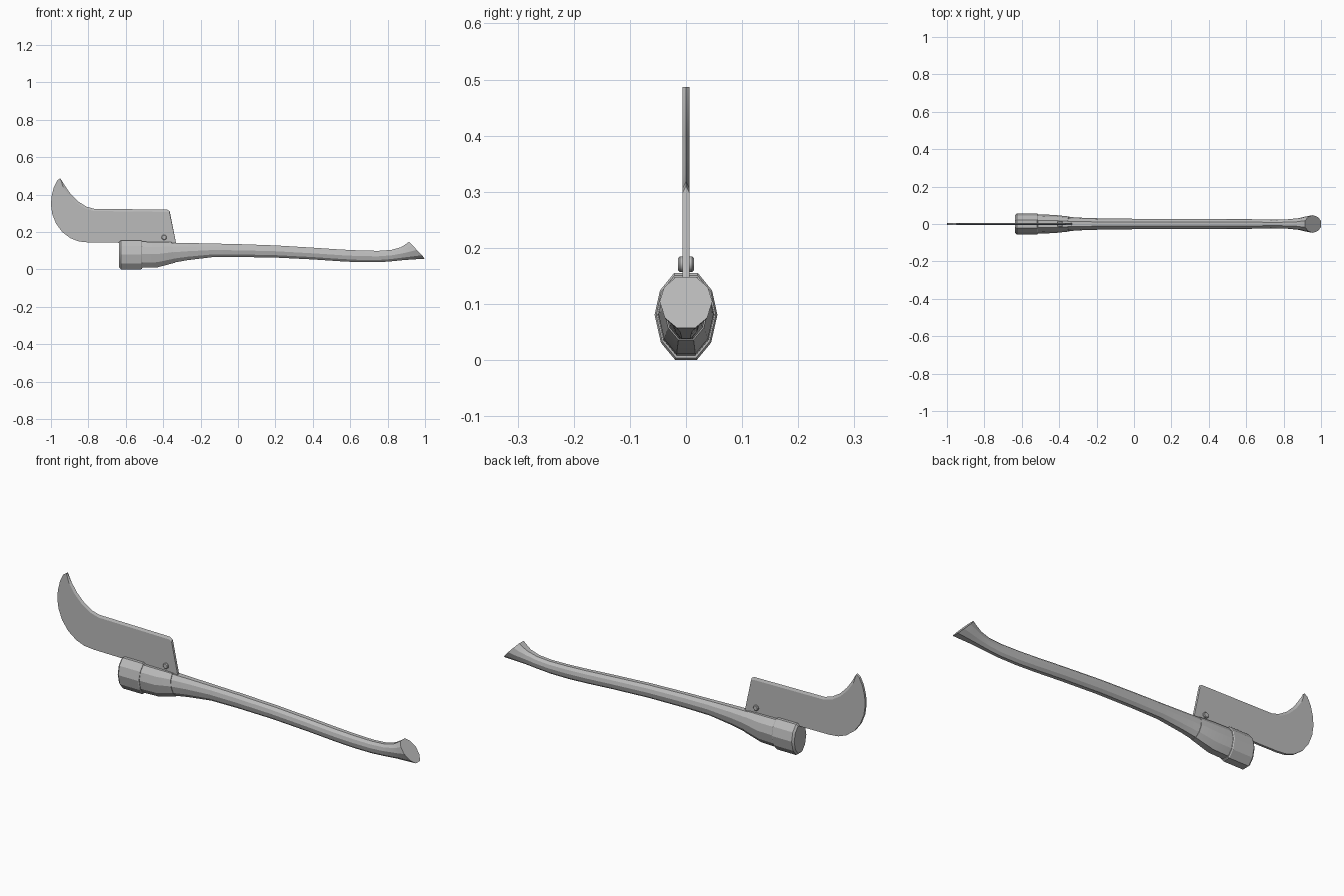
import bpy, bmesh, math
from mathutils import Vector

if "Cube" in bpy.data.objects:
    bpy.data.objects.remove(bpy.data.objects["Cube"])

grey = bpy.data.materials.new("plain_grey")
grey.use_nodes = True
grey.diffuse_color = (0.5, 0.5, 0.5, 1)
grey.node_tree.nodes["Principled BSDF"].inputs["Base Color"].default_value = grey.diffuse_color


def finish(name, bm, angle=22):
    bmesh.ops.recalc_face_normals(bm, faces=bm.faces)
    mesh = bpy.data.meshes.new(name)
    bm.to_mesh(mesh)
    bm.free()
    mesh.materials.append(grey)
    obj = bpy.data.objects.new(name, mesh)
    bpy.context.collection.objects.link(obj)
    bpy.ops.object.select_all(action='DESELECT')
    obj.select_set(True)
    bpy.context.view_layer.objects.active = obj
    bpy.ops.object.shade_smooth_by_angle(angle=math.radians(angle))
    return obj


# Ten-sided section shared by the handle, socket and collar
HALF = [(.34, -1), (.8, -.6), (1, .04), (.83, .6), (.38, 1)]
SECTION = HALF + [(-y, z) for y, z in reversed(HALF)]


def loft(name, rings):
    """Each ring: x at bottom, x at top, z bottom, z top, half width."""
    bm = bmesh.new()
    loops = []
    for xb, xt, zb, zt, w in rings:
        loop = []
        for y, z in SECTION:
            t = (z + 1) / 2
            loop.append(bm.verts.new((xb + (xt - xb) * t, y * w, zb + (zt - zb) * t)))
        loops.append(loop)
    n = len(SECTION)
    for a, b in zip(loops, loops[1:]):
        for i in range(n):
            j = (i + 1) % n
            bm.faces.new((a[i], a[j], b[j], b[i]))
    bm.faces.new(loops[0])
    bm.faces.new(loops[-1])
    return finish(name, bm)


# Curved handle ending in a slanted, flared butt
loft("handle", [
    (-.40, -.40, .022, .143, .041),
    (-.34, -.34, .037, .142, .037),
    (-.27, -.27, .049, .141, .033),
    (-.14, -.14, .065, .138, .029),
    (0, 0, .066, .135, .028),
    (.2, .2, .063, .128, .028),
    (.4, .4, .053, .116, .028),
    (.55, .55, .043, .106, .027),
    (.65, .65, .038, .101, .025),
    (.75, .75, .038, .099, .024),
    (.82, .82, .043, .104, .025),
    (.89, .87, .05, .118, .031),
    (.95, .895, .054, .133, .041),
    (1, .915, .057, .148, .047)])

# Tapered socket that holds the handle
loft("socket", [
    (-.53, -.53, .008, .148, .051),
    (-.43, -.43, .011, .147, .049),
    (-.335, -.355, .036, .145, .04)])

# Thicker collar with chamfered rims
loft("collar", [
    (-.635, -.635, .009, .146, .048),
    (-.626, -.626, 0, .155, .056),
    (-.518, -.518, 0, .155, .056),
    (-.513, -.513, .004, .151, .053)])

# Hooked blade: ground inner edge, plain outer back
cutting = [(-.365, .31), (-.378, .319), (-.77, .324), (-.81, .335), (-.855, .363),
           (-.895, .403), (-.925, .447), (-.95, .487)]
back = [(-.967, .475), (-.985, .438), (-.997, .39), (-1, .345), (-.993, .295),
        (-.973, .245), (-.94, .2), (-.895, .166), (-.85, .149), (-.8, .144),
        (-.62, .142), (-.33, .135)]
outline = [Vector(p) for p in cutting + back]
bm = bmesh.new()
front, middle, rear = [], [], []
THICK = .006
for i, p in enumerate(outline):
    q = p.copy()
    if 0 < i < len(cutting) - 1:
        along = (outline[i + 1] - outline[i - 1]).normalized()
        q += Vector((-along.y, along.x)) * .012
    elif i == 0:
        q.y -= .012
    front.append(bm.verts.new((q.x, -THICK, q.y)))
    middle.append(bm.verts.new((p.x, 0, p.y)))
    rear.append(bm.verts.new((q.x, THICK, q.y)))
for i in range(len(outline)):
    j = (i + 1) % len(outline)
    for a, b in ((front, middle), (middle, rear)):
        bm.faces.new((a[i], a[j], b[j], b[i]))
bm.faces.new(front)
bm.faces.new(rear)
finish("blade", bm)

# Rivet through the blade, with chamfered heads
bm = bmesh.new()
rings = []
for y, r in ((-.014, .011), (-.011, .014), (.011, .014), (.014, .011)):
    rings.append([bm.verts.new((-.395 + r * math.cos(k * math.tau / 12), y,
                                .171 + r * math.sin(k * math.tau / 12))) for k in range(12)])
for a, b in zip(rings, rings[1:]):
    for i in range(12):
        j = (i + 1) % 12
        bm.faces.new((a[i], a[j], b[j], b[i]))
bm.faces.new(rings[0])
bm.faces.new(rings[-1])
finish("rivet", bm, 35)
